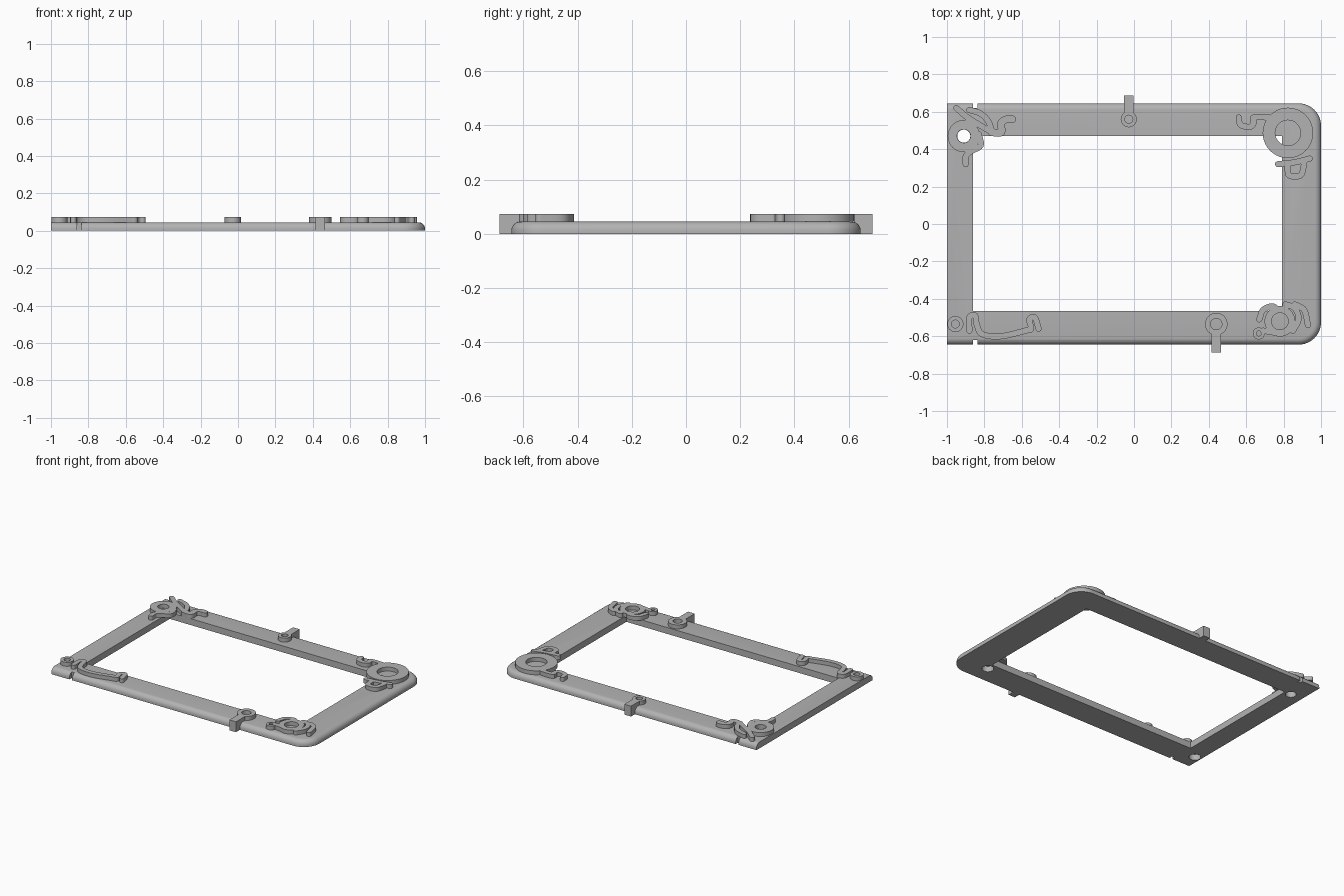
import bpy, bmesh, math
from mathutils import Vector

cube = bpy.data.objects.get("Cube")
if cube:
    bpy.data.objects.remove(cube)

grey = bpy.data.materials.new("plain grey")
grey.use_nodes = True
color = (0.45, 0.45, 0.45, 1)
grey.diffuse_color = color
grey.node_tree.nodes["Principled BSDF"].inputs["Base Color"].default_value = color

FRAME_TOP, RELIEF_TOP = 0.045, 0.073
HALF_DEPTH, CORNER, ROUND = 0.645, 0.12, 0.034


def finish(name, bm):
    bmesh.ops.recalc_face_normals(bm, faces=bm.faces[:])
    mesh = bpy.data.meshes.new(name)
    bm.to_mesh(mesh)
    bm.free()
    obj = bpy.data.objects.new(name, mesh)
    bpy.context.collection.objects.link(obj)
    mesh.materials.append(grey)
    return obj


def smooth(obj):
    bpy.ops.object.select_all(action="DESELECT")
    obj.select_set(True)
    bpy.context.view_layer.objects.active = obj
    bpy.ops.object.shade_smooth_by_angle(angle=math.radians(35))


def add_box(bm, x0, x1, y0, y1, z0, z1):
    made = bmesh.ops.create_cube(bm, size=1)["verts"]
    for v in made:
        v.co = Vector((x0 if v.co.x < 0 else x1,
                       y0 if v.co.y < 0 else y1,
                       z0 if v.co.z < 0 else z1))


def add_cylinder(bm, x, y, radius, z0, z1):
    made = bmesh.ops.create_cone(bm, cap_ends=True, segments=32, radius1=radius,
                                 radius2=radius, depth=z1 - z0)["verts"]
    bmesh.ops.translate(bm, verts=made, vec=(x, y, (z0 + z1) / 2))


# Frame slab: square on the left, rounded corners on the right, soft upper rim
def outline(bm, inset, z):
    r, y = CORNER - inset, HALF_DEPTH - inset
    pts = [(-1, -y)]
    for side in (-1, 1):
        for i in range(13):
            a = math.pi / 2 * (i / 12 + (-1 if side < 0 else 0))
            pts.append((1 - CORNER + r * math.cos(a),
                        side * (HALF_DEPTH - CORNER) + r * math.sin(a)))
    pts.append((-1, y))
    return [bm.verts.new((px, py, z)) for px, py in pts]


bm = bmesh.new()
rings = [outline(bm, 0, 0)]
for i in range(7):
    a = math.pi / 2 * i / 6
    rings.append(outline(bm, ROUND * (1 - math.cos(a)),
                         FRAME_TOP - ROUND + ROUND * math.sin(a)))
for low, high in zip(rings, rings[1:]):
    for i in range(len(low)):
        j = (i + 1) % len(low)
        bm.faces.new((low[i], low[j], high[j], high[i]))
bm.faces.new(rings[0])
bm.faces.new(rings[-1])
frame = finish("frame", bm)

# Opening, edge notches and holes cut from the frame
bm = bmesh.new()
add_box(bm, -0.86, 0.79, -0.465, 0.47, -1, 1)
for y in (-HALF_DEPTH, HALF_DEPTH):
    add_box(bm, -0.86, -0.838, y - 0.025, y + 0.025, -1, 1)
add_cylinder(bm, -0.91, 0.47, 0.035, -0.1, 0.1)
for x, y in ((-0.955, -0.535), (0.78, -0.52)):
    add_cylinder(bm, x, y, 0.038, -0.1, 0.04)
cutter = finish("frame_cutter", bm)
cutter.hide_render = True
cut = frame.modifiers.new("cut", "BOOLEAN")
cut.operation, cut.solver, cut.object = "DIFFERENCE", "EXACT", cutter
bpy.context.view_layer.objects.active = frame
bpy.ops.object.modifier_apply(modifier="cut")
bpy.data.objects.remove(cutter)
smooth(frame)


# Flat raised rings
def ring(name, x, y, outer, inner, steps=40):
    bm = bmesh.new()
    loops = []
    for r, z in ((outer, FRAME_TOP), (outer, RELIEF_TOP),
                 (inner, RELIEF_TOP), (inner, FRAME_TOP)):
        loops.append([bm.verts.new((x + r * math.cos(math.tau * i / steps),
                                    y + r * math.sin(math.tau * i / steps), z))
                      for i in range(steps)])
    for k in range(4):
        a, b = loops[k], loops[(k + 1) % 4]
        for i in range(steps):
            j = (i + 1) % steps
            bm.faces.new((a[i], a[j], b[j], b[i]))
    smooth(finish(name, bm))


ring("back_right_ring", -0.91, 0.47, 0.086, 0.036)
ring("back_left_ring", 0.823, 0.487, 0.135, 0.068)
ring("front_right_ring", -0.955, -0.535, 0.043, 0.021)
ring("front_left_ring", 0.78, -0.52, 0.082, 0.045)
ring("front_left_small_ring", 0.667, -0.585, 0.032, 0.013)


# Curled raised strokes, with points in hundredths of a unit
def spline(pts, steps=6):
    p = [pts[0] * 2 - pts[1]] + pts + [pts[-1] * 2 - pts[-2]]
    out = []
    for a, b, c, d in zip(p, p[1:], p[2:], p[3:]):
        for i in range(steps):
            t = i / steps
            out.append((b * 2 + (c - a) * t + (a * 2 - b * 5 + c * 4 - d) * t * t
                        + (b * 3 - a - c * 3 + d) * t ** 3) / 2)
    return out + [pts[-1]]


def scroll(name, points, width=0.032):
    path = spline([Vector((x, y)) / 100 for x, y in points])
    bm = bmesh.new()
    half = width / 2
    pairs, dirs = [], []
    for i, p in enumerate(path):
        d = (path[min(i + 1, len(path) - 1)] - path[max(i - 1, 0)]).normalized()
        n = Vector((-d.y, d.x)) * half
        dirs.append(d)
        pairs.append([bm.verts.new((*q, FRAME_TOP)) for q in (p + n, p - n)])
    for (a, b), (c, d) in zip(pairs, pairs[1:]):
        bm.faces.new((a, b, d, c))
    for i, sign in ((0, -1), (-1, 1)):
        d = dirs[i] * sign
        n = Vector((-d.y, d.x))
        arc = [path[i] + (n * math.cos(math.pi * k / 8)
                          + d * math.sin(math.pi * k / 8)) * half for k in range(1, 8)]
        start, end = pairs[i] if sign > 0 else pairs[i][::-1]
        bm.faces.new([start] + [bm.verts.new((*q, FRAME_TOP)) for q in arc] + [end])
    base = bm.faces[:]
    raised = bmesh.ops.extrude_face_region(bm, geom=base, use_keep_orig=True)["geom"]
    bmesh.ops.translate(bm, vec=(0, 0, RELIEF_TOP - FRAME_TOP),
                        verts=[g for g in raised if isinstance(g, bmesh.types.BMVert)])
    smooth(finish(name, bm))


scroll("back_right_hook", [(-83, 48), (-82, 42), (-87, 39), (-90, 36), (-90, 32)])
scroll("back_right_leaf", [(-95, 62), (-89, 57), (-81, 52), (-76, 49)])
scroll("back_right_petal", [(-88, 61), (-82, 59), (-78, 55), (-76, 50)])
scroll("back_right_curl", [(-76, 49), (-71, 49), (-71, 54), (-68, 56), (-65, 56)], 0.04)

scroll("back_left_curl", [(56, 57), (57, 53), (62, 52), (64, 54), (64, 57), (72, 57)])
scroll("back_left_leaf", [(77, 32), (86, 33), (94, 35)])
scroll("back_left_loop", [(82, 31), (83, 26), (89, 26), (91, 32)])

scroll("front_right_vine", [(-88, -57), (-88, -50), (-85, -49), (-84, -54), (-81, -59),
                            (-71, -60), (-58, -57), (-55, -56), (-56, -51),
                            (-53, -50), (-51, -56)])

scroll("front_left_curl", [(67, -51), (69, -46), (74, -44), (77, -46)])
scroll("front_left_inner_arc", [(81, -43), (86, -45), (88, -51), (85, -57)])
scroll("front_left_outer_arc", [(86, -43), (91, -46), (93, -54)])
scroll("front_left_stem", [(69, -57), (75, -58)])


# Clips: an eyelet with an arm that folds down over the outer edge
def clip(name, x, y, side, radius):
    ring(name + "_eyelet", x, y, radius, radius / 2)
    bm = bmesh.new()
    half, tip = 0.026, side * 0.688
    start = y + side * radius * 0.8
    add_box(bm, x - half, x + half, *sorted((start, tip)), FRAME_TOP, RELIEF_TOP)
    add_box(bm, x - half, x + half, *sorted((side * 0.62, tip)), 0, FRAME_TOP)
    bmesh.ops.remove_doubles(bm, verts=bm.verts[:], dist=0.0001)
    finish(name + "_arm", bm)


clip("back_clip", -0.028, 0.56, 1, 0.043)
clip("front_clip", 0.44, -0.535, -1, 0.06)
